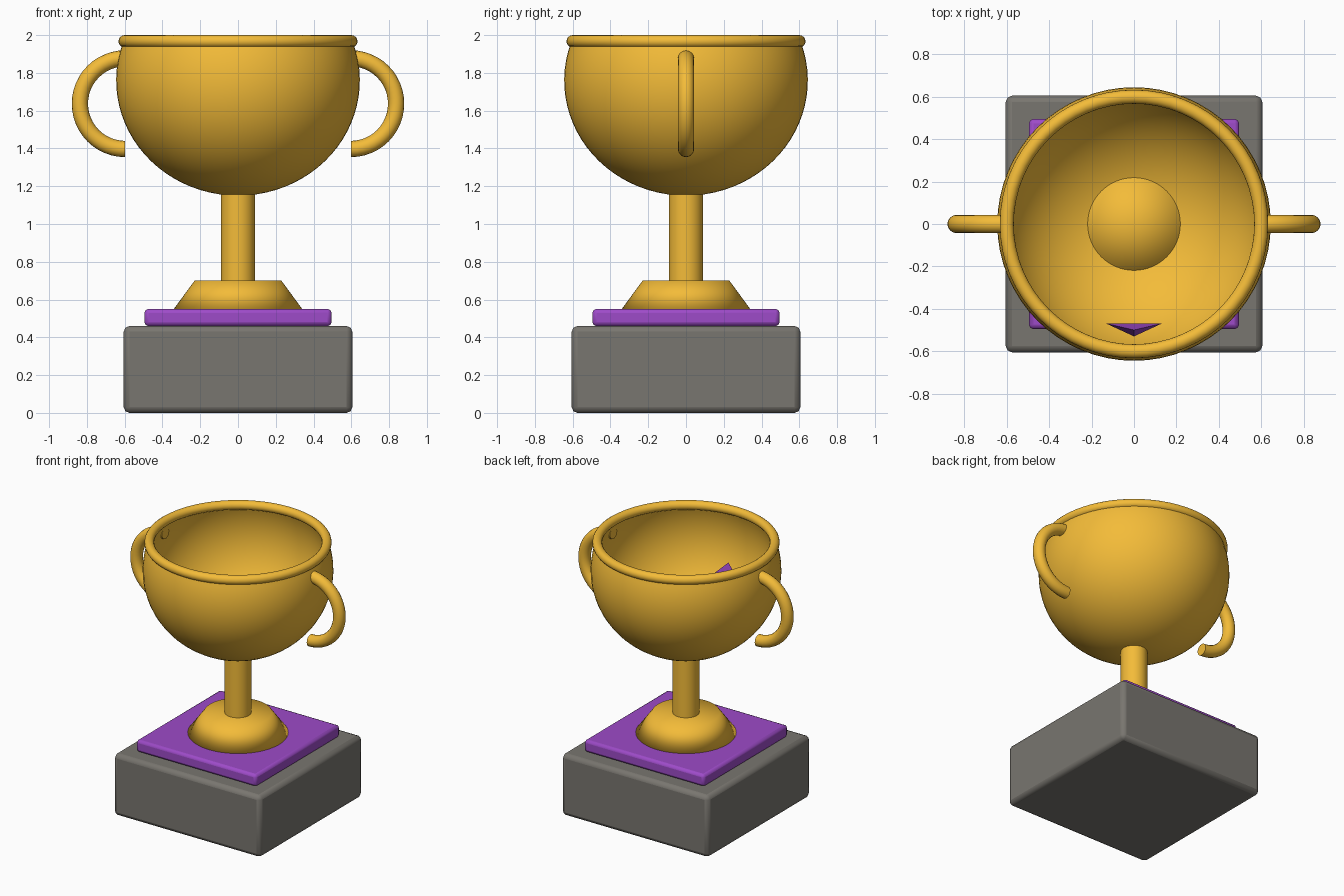
import bpy, bmesh, math

if "Cube" in bpy.data.objects:
    bpy.data.objects.remove(bpy.data.objects["Cube"])


def material(name, rgb):
    m = bpy.data.materials.new(name)
    m.diffuse_color = (*rgb, 1)
    m.use_nodes = True
    m.node_tree.nodes["Principled BSDF"].inputs["Base Color"].default_value = m.diffuse_color
    return m


gold = material("gold", (0.9, 0.5, 0.04))
purple = material("purple", (0.34, 0.07, 0.58))
stone = material("stone", (0.19, 0.18, 0.16))


def finish(ob, name, mat, angle=40):
    ob.name = name
    ob.data.materials.append(mat)
    bpy.ops.object.select_all(action='DESELECT')
    ob.select_set(True)
    bpy.context.view_layer.objects.active = ob
    bpy.ops.object.shade_smooth_by_angle(angle=math.radians(angle))
    return ob


def mesh_object(name, verts, faces):
    me = bpy.data.meshes.new(name)
    me.from_pydata(verts, [], faces)
    bm = bmesh.new()
    bm.from_mesh(me)
    bmesh.ops.remove_doubles(bm, verts=bm.verts, dist=1e-5)
    bmesh.ops.recalc_face_normals(bm, faces=bm.faces)
    bm.to_mesh(me)
    bm.free()
    ob = bpy.data.objects.new(name, me)
    bpy.context.collection.objects.link(ob)
    return ob


def slab(name, half, z0, z1, bevel, mat):
    bpy.ops.mesh.primitive_cube_add(size=1, location=(0, 0, (z0 + z1) / 2))
    ob = bpy.context.object
    ob.scale = (2 * half, 2 * half, z1 - z0)
    bpy.ops.object.transform_apply(location=False, rotation=False, scale=True)
    b = ob.modifiers.new("bevel", 'BEVEL')
    b.width, b.segments = bevel, 2
    return finish(ob, name, mat)


def lathe(name, profile, mat, n=64, angle=40):
    verts = [(r * math.cos(2 * math.pi * i / n), r * math.sin(2 * math.pi * i / n), z)
             for r, z in profile for i in range(n)]
    faces = [(k * n + i, k * n + (i + 1) % n, (k + 1) * n + (i + 1) % n, (k + 1) * n + i)
             for k in range(len(profile) - 1) for i in range(n)]
    return finish(mesh_object(name, verts, faces), name, mat, angle)


def bowl_arc(r, h, top, steps=24, zc=1.76):
    end = math.asin((top - zc) / h)
    return [(r * math.cos(a), zc + h * math.sin(a)) for a in
            (-math.pi / 2 + (end + math.pi / 2) * i / steps for i in range(steps + 1))]


# Square plinth and coloured plate
slab("plinth", 0.605, 0, 0.46, 0.03, stone)
slab("plate", 0.495, 0.46, 0.55, 0.02, purple)

# Foot and stem
lathe("foot", [(0, 0.55), (0.34, 0.55), (0.23, 0.70), (0, 0.70)], gold, angle=180)
lathe("stem", [(0, 0.68), (0.09, 0.68), (0.09, 1.17), (0, 1.17)], gold)

# Bowl with inner wall, raised floor and rolled rim
outer = bowl_arc(0.645, 0.61, 1.96)
inner = bowl_arc(0.62, 0.585, 1.96)
lathe("bowl", outer + inner[::-1], gold)
lathe("bowl_floor", [(0.22, 1.19), (0.22, 1.213), (0, 1.225)], gold, angle=180)
bpy.ops.mesh.primitive_torus_add(location=(0, 0, 1.967), major_radius=0.6, minor_radius=0.033,
                                 major_segments=64, minor_segments=16)
finish(bpy.context.object, "rim", gold)

# Half-ring handles
for side, label in ((1, "right"), (-1, "left")):
    n, m = 24, 16
    verts = []
    for i in range(n + 1):
        a = -math.pi / 2 + math.pi * i / n
        for j in range(m):
            b = 2 * math.pi * j / m
            r = 0.24 + 0.043 * math.cos(b)
            verts.append((side * (0.597 + r * math.cos(a)), 0.043 * math.sin(b),
                          1.637 + r * math.sin(a)))
    faces = [(i * m + j, i * m + (j + 1) % m, (i + 1) * m + (j + 1) % m, (i + 1) * m + j)
             for i in range(n) for j in range(m)]
    faces += [tuple(range(m)), tuple(range(n * m, n * m + m))]
    finish(mesh_object("handle", verts, faces), "handle_" + label, gold)

# Small diamond emblem set inside the front wall
emblem = mesh_object(
    "emblem",
    [(0.13, -0.47, 1.5), (-0.13, -0.47, 1.5), (0, -0.5, 1.625), (0, -0.5, 1.375), (0, -0.53, 1.5)],
    [(0, 1, 2), (1, 0, 3), (0, 2, 4), (2, 1, 4), (1, 3, 4), (3, 0, 4)])
finish(emblem, "emblem", purple, 10)
